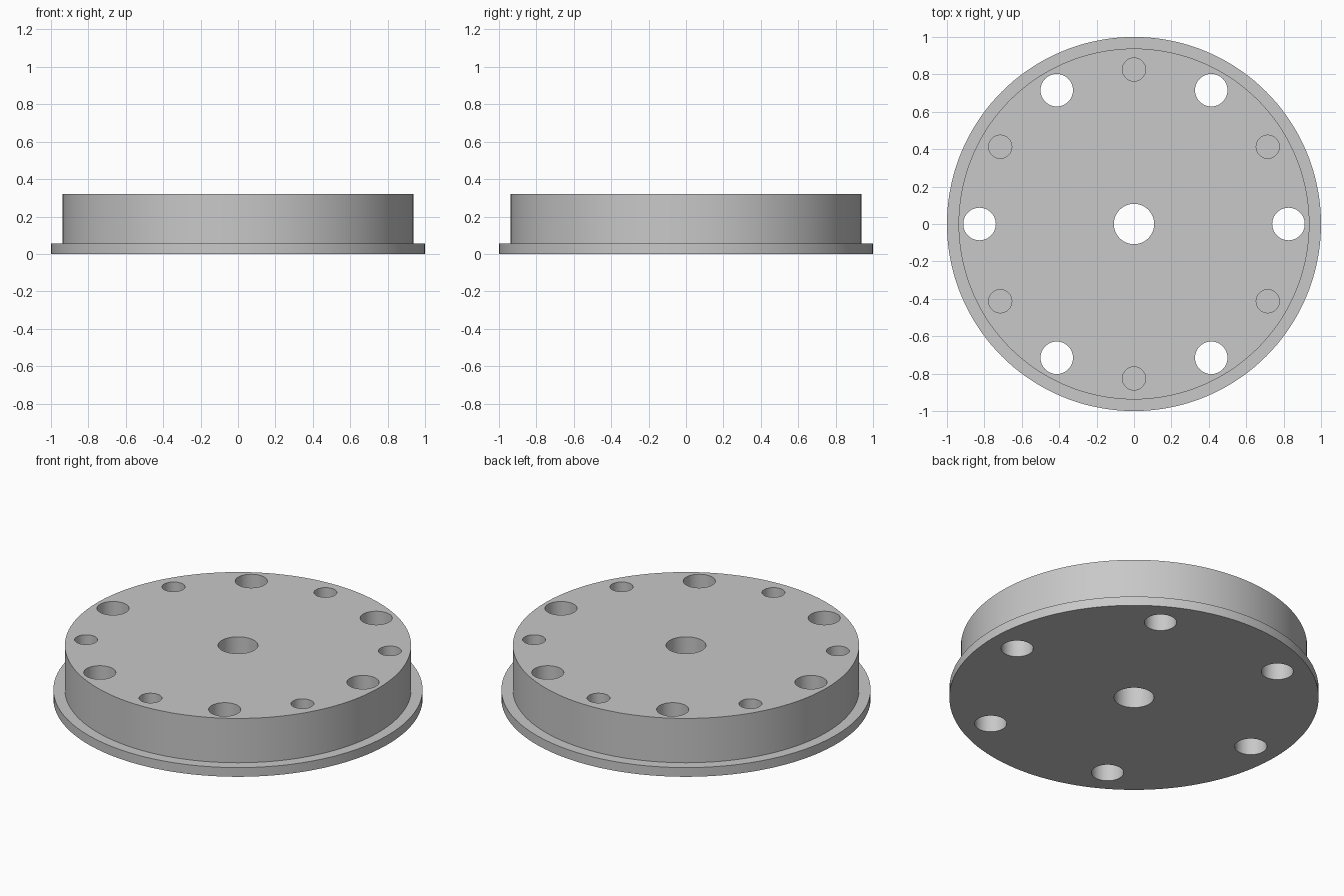
import bpy
import math

TOP, FLANGE_TOP = 0.32, 0.055
BOLT_CIRCLE = 0.826

if "Cube" in bpy.data.objects:
    bpy.data.objects.remove(bpy.data.objects["Cube"], do_unlink=True)

# Plain grey finish
grey = bpy.data.materials.new("plain grey")
grey.use_nodes = True
colour = (0.58, 0.58, 0.58, 1)
grey.diffuse_color = colour
grey.node_tree.nodes["Principled BSDF"].inputs["Base Color"].default_value = colour


def lathe(name, profile, segments):
    """Closed solid turned about z from (radius, height) rings."""
    verts, faces = [], []
    for radius, z in profile:
        for i in range(segments):
            a = math.tau * i / segments
            verts.append((radius * math.cos(a), radius * math.sin(a), z))
    for ring in range(len(profile) - 1):
        for i in range(segments):
            j = (i + 1) % segments
            low, high = ring * segments, (ring + 1) * segments
            faces.append((low + i, low + j, high + j, high + i))
    faces.append(tuple(reversed(range(segments))))
    faces.append(tuple(range(len(verts) - segments, len(verts))))
    mesh = bpy.data.meshes.new(name)
    mesh.from_pydata(verts, [], faces)
    mesh.materials.append(grey)
    obj = bpy.data.objects.new(name, mesh)
    bpy.context.collection.objects.link(obj)
    return obj


def drill(target, radius, bottom, distance=0, angle=0):
    """Bore a round hole from the top down to the given height."""
    cutter = lathe("hole_cutter", [(radius, bottom), (radius, TOP + 0.1)], 48)
    cutter.location = (distance * math.cos(angle), distance * math.sin(angle), 0)
    cutter.hide_render = True
    cut = target.modifiers.new("hole", "BOOLEAN")
    cut.operation = "DIFFERENCE"
    cut.solver = "EXACT"
    cut.object = cutter
    bpy.context.view_layer.objects.active = target
    bpy.ops.object.modifier_apply(modifier=cut.name)
    bpy.data.objects.remove(cutter, do_unlink=True)


# Drum with a thin flange at its foot
disc = lathe("flanged_disc", [(1, 0), (1, FLANGE_TOP), (0.938, FLANGE_TOP), (0.938, TOP)], 144)

# Central bore, then alternating through holes and blind holes
drill(disc, 0.108, -0.1)
for k in range(6):
    drill(disc, 0.087, -0.1, BOLT_CIRCLE, math.radians(60 * k))
    drill(disc, 0.062, 0.1, BOLT_CIRCLE, math.radians(60 * k + 30))

# Smooth walls with crisp rims
bpy.ops.object.select_all(action="DESELECT")
disc.select_set(True)
bpy.context.view_layer.objects.active = disc
bpy.ops.object.shade_smooth_by_angle(angle=math.radians(30))
